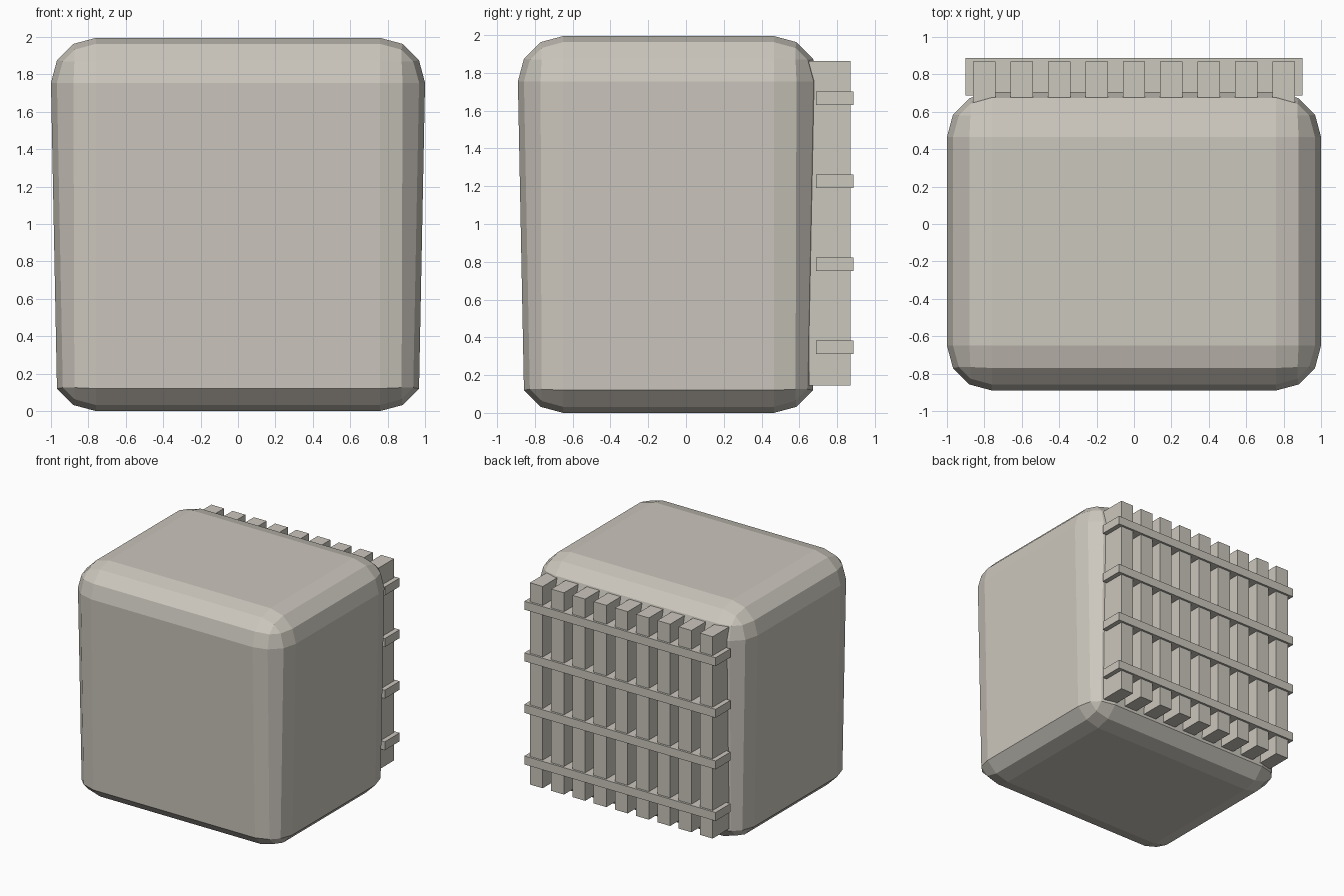
import bpy
import bmesh
from mathutils import Matrix, Vector

cube = bpy.data.objects.get("Cube")
if cube:
    bpy.data.objects.remove(cube, do_unlink=True)

# Single warm grey stone colour
COLOUR = (0.60, 0.57, 0.51, 1.0)
stone = bpy.data.materials.new("warm_grey")
stone.use_nodes = True
stone.diffuse_color = COLOUR
stone.node_tree.nodes["Principled BSDF"].inputs["Base Color"].default_value = COLOUR


def add_box(bm, low, high):
    """Add an axis-aligned box between two corners."""
    low, high = Vector(low), Vector(high)
    size = Matrix.Diagonal((*(high - low), 1))
    bmesh.ops.create_cube(bm, size=1, matrix=Matrix.Translation((low + high) / 2) @ size)


def finish(bm, name):
    """Turn a bmesh into a named, flat-shaded object."""
    mesh = bpy.data.meshes.new(name)
    bm.to_mesh(mesh)
    bm.free()
    mesh.materials.append(stone)
    obj = bpy.data.objects.new(name, mesh)
    bpy.context.collection.objects.link(obj)
    return obj


# Body: a bevelled block whose sides taper down to a tighter bottom edge
RADIUS = 0.24
bm = bmesh.new()
add_box(bm, (-1, -0.89, 0), (1, 0.705, 1.995))
bmesh.ops.bevel(bm, geom=bm.edges[:], offset=RADIUS, segments=3,
                profile=0.5, affect='EDGES')
lower_ring = [e for e in bm.edges
              if all(abs(v.co.z - RADIUS) < 0.01 for v in e.verts)]
bmesh.ops.dissolve_edges(bm, edges=lower_ring, use_verts=True)
finish(bm, "body")

# Back grille: nine upright slats
bm = bmesh.new()
for i in range(9):
    x = -0.8 + 0.2 * i
    add_box(bm, (x - 0.06, 0.65, 0.145), (x + 0.06, 0.87, 1.862))
finish(bm, "back_slats")

# Back grille: four cross rails
bm = bmesh.new()
for i in range(4):
    z = 0.348 + 0.439 * i
    add_box(bm, (-0.9, 0.688, z - 0.036), (0.9, 0.888, z + 0.036))
finish(bm, "back_rails")
